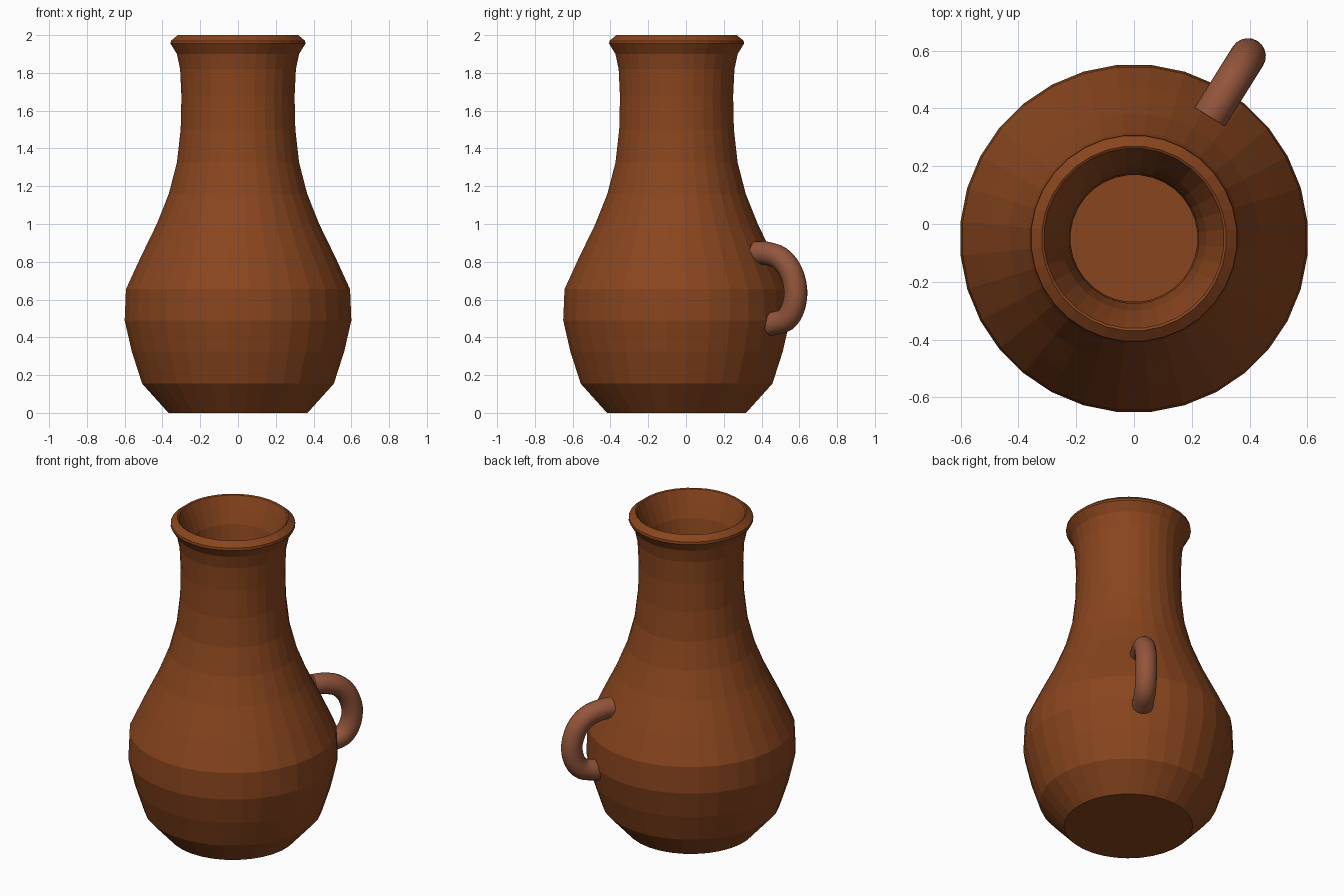
import bpy, bmesh, math
from mathutils import Vector, Matrix

if "Cube" in bpy.data.objects:
    bpy.data.objects.remove(bpy.data.objects["Cube"])

CENTRE = Vector((0, -0.05, 0))
SIDES = 32


def finish(name, bm, colour):
    bmesh.ops.recalc_face_normals(bm, faces=bm.faces)
    mesh = bpy.data.meshes.new(name)
    bm.to_mesh(mesh)
    bm.free()
    ob = bpy.data.objects.new(name, mesh)
    bpy.context.collection.objects.link(ob)
    mat = bpy.data.materials.new(name + "_clay")
    mat.diffuse_color = (*colour, 1)
    mat.use_nodes = True
    mat.node_tree.nodes["Principled BSDF"].inputs["Base Color"].default_value = mat.diffuse_color
    mesh.materials.append(mat)
    return ob


def skin(bm, rings):
    """Bridge consecutive vertex rings and cap both ends."""
    for a, b in zip(rings, rings[1:]):
        n = len(a)
        for i in range(n):
            j = (i + 1) % n
            bm.faces.new((a[i], a[j], b[j], b[i]))
    bm.faces.new(rings[0])
    bm.faces.new(rings[-1])


# Jug body: outer wall up to the rim, then inner wall down to the floor
outer = [(0.37, 0), (0.51, 0.155), (0.565, 0.325), (0.603, 0.49), (0.596, 0.655),
         (0.52, 0.82), (0.432, 1.0), (0.368, 1.16), (0.325, 1.325), (0.305, 1.5),
         (0.301, 1.675), (0.308, 1.82), (0.325, 1.90), (0.359, 1.955),
         (0.357, 1.97), (0.32, 2.0)]
inner = [(0.312, 1.995), (0.285, 1.93), (0.25, 1.84), (0.225, 1.70), (0.22, 1.5),
         (0.24, 1.325), (0.285, 1.16), (0.35, 1.0), (0.44, 0.82), (0.51, 0.655),
         (0.52, 0.49), (0.485, 0.325), (0.44, 0.19), (0.34, 0.08)]
bm = bmesh.new()
rings = []
for r, z in outer + inner:
    angles = [(i + 0.5) * math.tau / SIDES for i in range(SIDES)]
    rings.append([bm.verts.new(CENTRE + Vector((r * math.cos(a), r * math.sin(a), z)))
                  for a in angles])
skin(bm, rings)
finish("jug_body", bm, (0.25, 0.06, 0.013))

# Loop handle: round tube along a smooth path in a radial plane
path = [(0.495, 0.848), (0.56, 0.845), (0.645, 0.82), (0.71, 0.755), (0.743, 0.655),
        (0.73, 0.56), (0.68, 0.493), (0.58, 0.468)]
pts = [Vector((r, 0, z)) for r, z in path]
ext = [2 * pts[0] - pts[1]] + pts + [2 * pts[-1] - pts[-2]]
fine = []
for k in range(1, len(ext) - 2):
    p0, p1, p2, p3 = ext[k - 1:k + 3]
    for s in range(4):
        t = s / 4
        fine.append(0.5 * (2 * p1 + (p2 - p0) * t + (2 * p0 - 5 * p1 + 4 * p2 - p3) * t * t
                           + (3 * p1 - p0 - 3 * p2 + p3) * t ** 3))
fine.append(pts[-1])

bm = bmesh.new()
rings = []
side = Vector((0, 1, 0))
for i, p in enumerate(fine):
    tangent = (fine[min(i + 1, len(fine) - 1)] - fine[max(i - 1, 0)]).normalized()
    normal = tangent.cross(side)
    rings.append([bm.verts.new(p + 0.062 * (math.cos(a) * normal + math.sin(a) * side))
                  for a in (j * math.tau / 20 for j in range(20))])
skin(bm, rings)
bm.transform(Matrix.Translation(CENTRE) @ Matrix.Rotation(math.radians(58), 4, 'Z'))
handle = finish("handle", bm, (0.29, 0.091, 0.044))
bpy.context.view_layer.objects.active = handle
handle.select_set(True)
bpy.ops.object.shade_smooth_by_angle(angle=math.radians(40))
